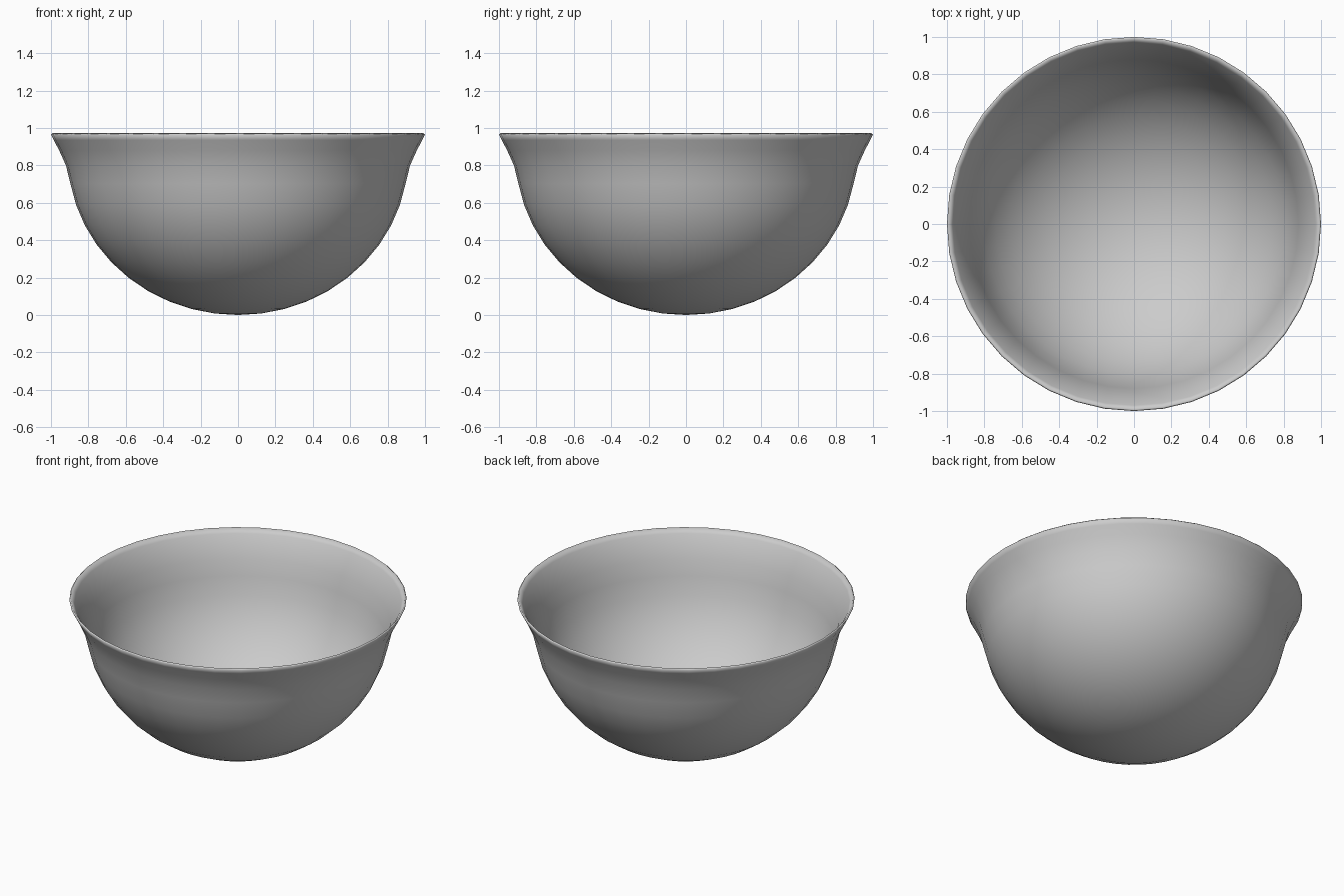
import bpy, bmesh, math

if "Cube" in bpy.data.objects:
    bpy.data.objects.remove(bpy.data.objects["Cube"])

SIDES = 40

# Outer wall: rounded body, then flared lip
outer = []
for i in range(1, 11):
    a = math.radians(80) * i / 10
    outer.append((0.91 * math.sin(a), 0.85 - 0.85 * math.cos(a)))
outer += [(0.92, 0.80), (0.956, 0.88), (0.985, 0.935), (1.0, 0.965)]

# Inner wall: the same shape set slightly inwards, thin at the rim
inner = [(0.893 * math.sin(math.radians(8 * i)), 0.85 - 0.833 * math.cos(math.radians(8 * i)))
         for i in range(1, 11)]
inner += [(0.904, 0.807), (0.94, 0.887), (0.97, 0.942), (0.992, 0.972)]
profile = outer + inner[::-1]

# Revolve the profile and close both poles
bm = bmesh.new()
rings = [[bm.verts.new((r * math.cos(2 * math.pi * k / SIDES),
                        r * math.sin(2 * math.pi * k / SIDES), z))
          for k in range(SIDES)] for r, z in profile]
bottom = bm.verts.new((0, 0, 0))
floor = bm.verts.new((0, 0, 0.017))
for k in range(SIDES):
    n = (k + 1) % SIDES
    for a, b in zip(rings, rings[1:]):
        bm.faces.new((a[k], a[n], b[n], b[k]))
    bm.faces.new((bottom, rings[0][n], rings[0][k]))
    bm.faces.new((floor, rings[-1][k], rings[-1][n]))
bmesh.ops.recalc_face_normals(bm, faces=bm.faces[:])
for f in bm.faces:
    f.smooth = True

mesh = bpy.data.meshes.new("bowl")
bm.to_mesh(mesh)
bm.free()
bowl = bpy.data.objects.new("bowl", mesh)
bpy.context.collection.objects.link(bowl)
